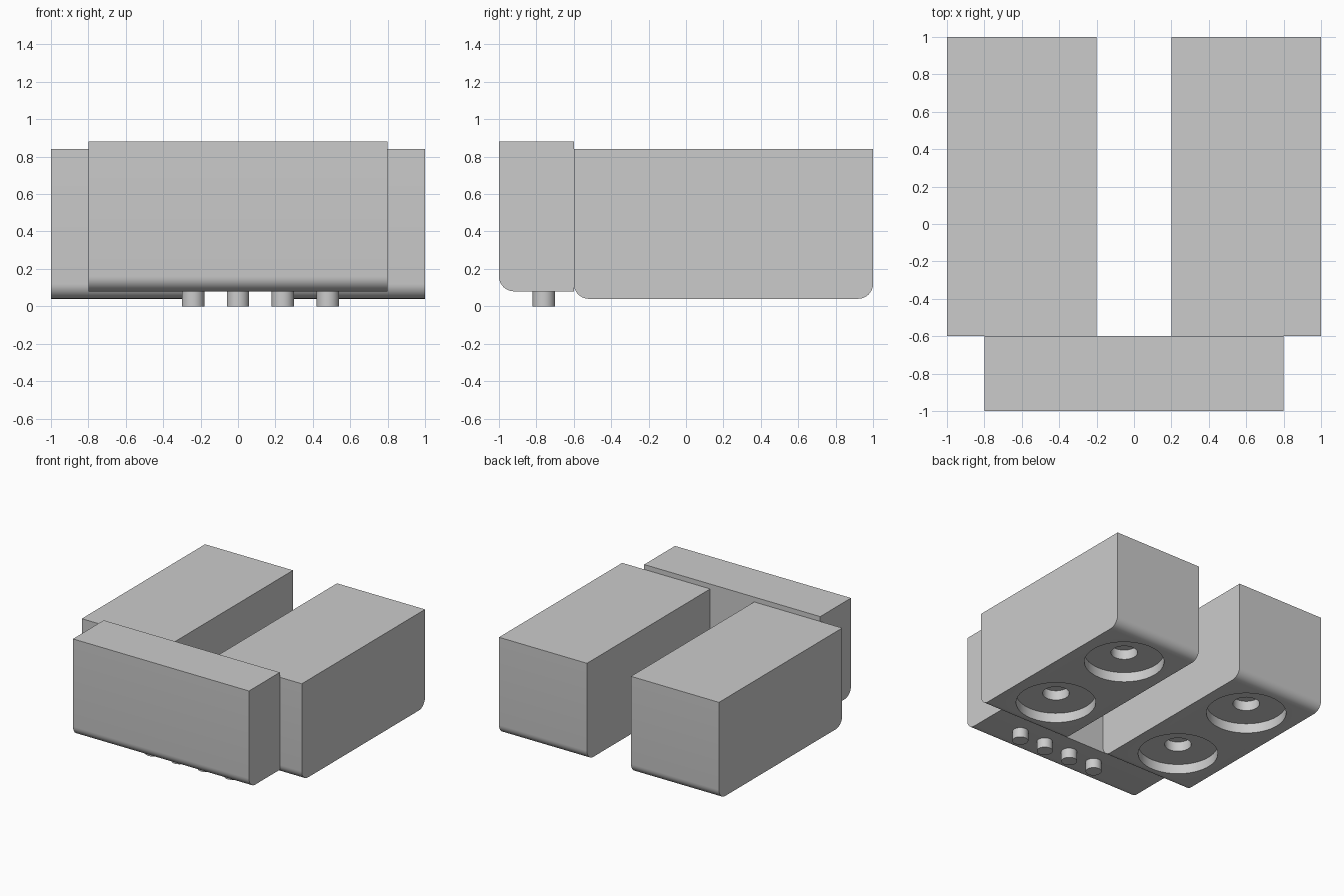
import bpy
import bmesh
from math import radians

cube = bpy.data.objects.get("Cube")
if cube:
    bpy.data.objects.remove(cube, do_unlink=True)

grey = bpy.data.materials.new("light_grey")
grey.use_nodes = True
COLOUR = (0.6, 0.6, 0.6, 1)
grey.diffuse_color = COLOUR
grey.node_tree.nodes["Principled BSDF"].inputs["Base Color"].default_value = COLOUR


def activate(obj):
    bpy.ops.object.select_all(action='DESELECT')
    obj.select_set(True)
    bpy.context.view_layer.objects.active = obj


def smooth(obj):
    activate(obj)
    bpy.ops.object.shade_smooth_by_angle(angle=radians(30))


def block(name, low, high, round_ends, radius=0.08):
    """Box whose lower cross edges at the given y positions are rounded."""
    bm = bmesh.new()
    bmesh.ops.create_cube(bm, size=1)
    for v in bm.verts:
        v.co = [low[i] if v.co[i] < 0 else high[i] for i in range(3)]
    edges = [e for e in bm.edges
             if all(abs(v.co.z - low[2]) < 1e-4 for v in e.verts)
             and any(all(abs(v.co.y - y) < 1e-4 for v in e.verts) for y in round_ends)]
    bmesh.ops.bevel(bm, geom=edges, offset=radius, segments=8, profile=0.5,
                    affect='EDGES')
    mesh = bpy.data.meshes.new(name)
    bm.to_mesh(mesh)
    bm.free()
    obj = bpy.data.objects.new(name, mesh)
    bpy.context.collection.objects.link(obj)
    mesh.materials.append(grey)
    return obj


def cylinder(name, x, y, bottom, top, radius, sides=64):
    bpy.ops.mesh.primitive_cylinder_add(vertices=sides, radius=radius, depth=top - bottom,
                                        location=(x, y, (bottom + top) / 2))
    obj = bpy.context.object
    obj.name = name
    obj.data.materials.append(grey)
    return obj


def cut(obj, cutter):
    mod = obj.modifiers.new("cut", 'BOOLEAN')
    mod.operation = 'DIFFERENCE'
    mod.solver = 'EXACT'
    mod.object = cutter
    activate(obj)
    bpy.ops.object.modifier_apply(modifier=mod.name)
    bpy.data.objects.remove(cutter, do_unlink=True)


# Two long cabinets, each with two stepped round recesses underneath
for side, x in (("left", 0.6), ("right", -0.6)):
    cabinet = block(side + "_cabinet", (x - 0.4, -0.6, 0.04), (x + 0.4, 1, 0.84), (-0.6, 1))
    for y in (-0.2, 0.6):
        cut(cabinet, cylinder("wide_recess", x, y, -0.1, 0.12, 0.3))
        cut(cabinet, cylinder("centre_hole", x, y, -0.1, 0.2, 0.1))
    smooth(cabinet)

# Front panel block, rounded along its lower front edge
smooth(block("front_panel", (-0.8, -1, 0.08), (0.8, -0.6, 0.88), (-1,)))

# Row of four pegs under the panel
for i in range(4):
    smooth(cylinder("peg_%d" % (i + 1), 0.24 * (i - 1), -0.76, 0, 0.09, 0.06, 32))
